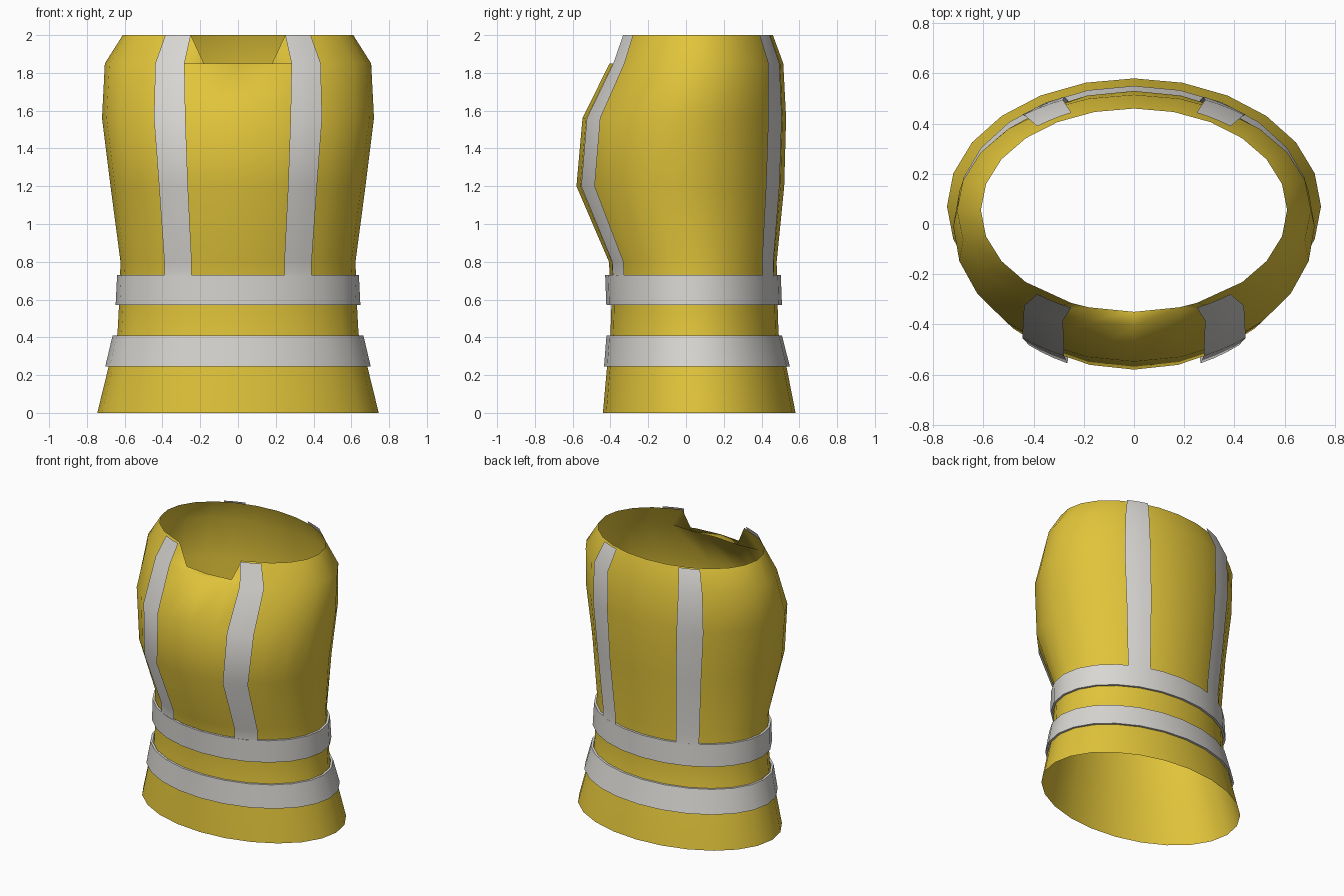
import bpy, bmesh, math

if "Cube" in bpy.data.objects:
    bpy.data.objects.remove(bpy.data.objects["Cube"])

SEG = 24
# Torso sections: height, half width, front y, back y
SECTIONS = [
    (0.00, 0.745, -0.440, 0.580),
    (0.245, 0.685, -0.418, 0.532),
    (0.42, 0.638, -0.400, 0.490),
    (0.57, 0.630, -0.395, 0.485),
    (0.80, 0.622, -0.408, 0.480),
    (1.20, 0.675, -0.580, 0.520),
    (1.56, 0.720, -0.548, 0.530),
    (1.85, 0.705, -0.405, 0.515),
    (2.00, 0.610, -0.350, 0.460),
]


def material(name, rgb):
    m = bpy.data.materials.new(name)
    m.diffuse_color = (*rgb, 1)
    m.use_nodes = True
    m.node_tree.nodes["Principled BSDF"].inputs["Base Color"].default_value = m.diffuse_color
    return m


yellow = material("safety yellow", (0.75, 0.55, 0.042))
silver = material("reflective silver", (0.69, 0.68, 0.65))


def section_at(z):
    """Half width, half depth and centre y of the torso at a height."""
    for lo, hi in zip(SECTIONS, SECTIONS[1:]):
        if z <= hi[0]:
            t = (z - lo[0]) / (hi[0] - lo[0])
            w, f, b = (lo[i] + t * (hi[i] - lo[i]) for i in (1, 2, 3))
            return w, (b - f) / 2, (b + f) / 2


def ellipse(z, w, f, b):
    c, d = (f + b) / 2, (b - f) / 2
    return [(w * math.sin(2 * math.pi * i / SEG),
             c - d * math.cos(2 * math.pi * i / SEG), z) for i in range(SEG)]


def loft(name, rows, mat, closed=True, wrap=False, angle=180):
    """Skin rows of points; closed joins each row's ends, wrap joins last row to first."""
    bm = bmesh.new()
    grid = [[bm.verts.new(p) for p in row] for row in rows]
    pairs = list(zip(grid, grid[1:])) + ([(grid[-1], grid[0])] if wrap else [])
    n = len(rows[0])
    for a, b in pairs:
        for i in range(n if closed else n - 1):
            j = (i + 1) % n
            bm.faces.new((a[i], a[j], b[j], b[i]))
    me = bpy.data.meshes.new(name)
    bm.to_mesh(me)
    bm.free()
    me.materials.append(mat)
    ob = bpy.data.objects.new(name, me)
    bpy.context.collection.objects.link(ob)
    bpy.ops.object.select_all(action='DESELECT')
    ob.select_set(True)
    bpy.context.view_layer.objects.active = ob
    bpy.ops.object.shade_smooth_by_angle(angle=math.radians(angle))
    return ob


# Vest body, with the front of the collar dropped into a neckline ledge
rows = [ellipse(*s) for s in SECTIONS]
w, d, c = section_at(2.0)
for i, x, z in ((0, 0, 1.85), (1, 0.18, 1.85), (2, 0.25, 2.0)):
    y = c - d * math.sqrt(1 - (x / w) ** 2)
    rows[-1][i] = (x, y, z)
    rows[-1][-i] = (-x, y, z)
loft("vest_body", rows, yellow)


# Reflective bands around the waist
def band(name, low, high):
    def inset(s):
        return (s[0], s[1] - 0.016, s[2] + 0.016, s[3] - 0.016)
    loft(name, [ellipse(*s) for s in (inset(low), low, high, inset(high))],
         silver, wrap=True, angle=40)


band("lower_band", (0.245, 0.703, -0.434, 0.550), (0.41, 0.664, -0.421, 0.508))
band("upper_band", (0.57, 0.648, -0.422, 0.508), (0.73, 0.640, -0.428, 0.502))

# Reflective straps: height, inner x, outer x
STRAP = [(0.72, 0.245, 0.388), (0.80, 0.245, 0.39), (1.20, 0.265, 0.418),
         (1.56, 0.278, 0.445), (1.85, 0.283, 0.438), (2.00, 0.250, 0.385)]


def strap(name, side, facing):
    rows = []
    for z, x0, x1 in STRAP:
        w, d, c = section_at(z)
        w, d = w + 0.018, d + 0.018
        row = []
        for k in range(4):
            x = x0 + (x1 - x0) * k / 3
            row.append((side * x, c + facing * d * math.sqrt(1 - (x / w) ** 2), z))
        rows.append(row if side * facing < 0 else row[::-1])
    loft(name, rows, silver, closed=False)


for side, label in ((1, "right"), (-1, "left")):
    strap("front_strap_" + label, side, -1)
    strap("back_strap_" + label, side, 1)
